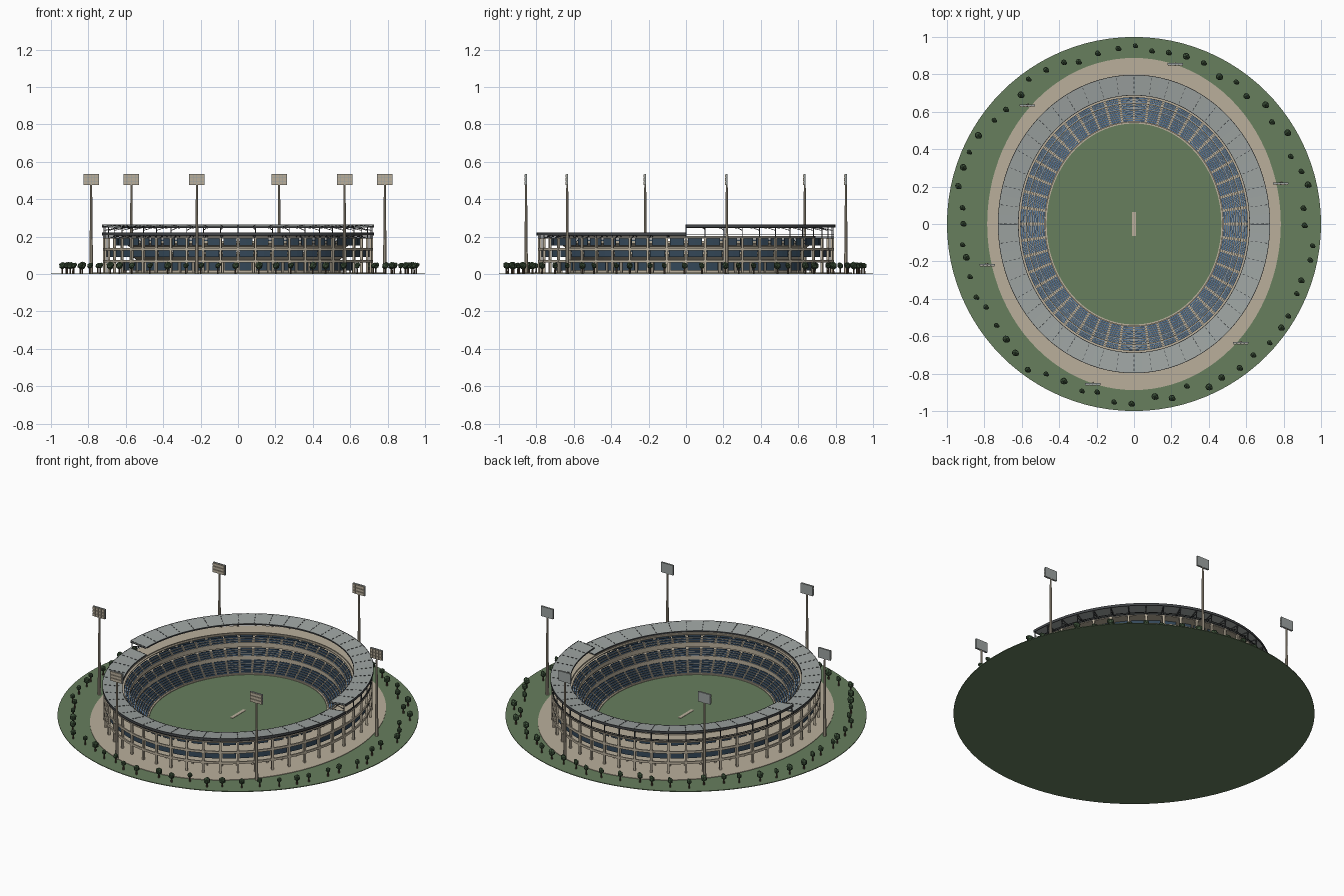
import bpy, bmesh, math, random
from mathutils import Vector, Matrix

random.seed(4)
if "Cube" in bpy.data.objects:
    bpy.data.objects.remove(bpy.data.objects["Cube"])
BAYS = 48
STEP = 2 * math.pi / BAYS


def material(name, r, g, b):
    m = bpy.data.materials.new(name)
    m.use_nodes = True
    m.diffuse_color = (r, g, b, 1)
    m.node_tree.nodes["Principled BSDF"].inputs["Base Color"].default_value = (r, g, b, 1)
    return m


grass = material("grass green", .135, .21, .11)
sand = material("sand concrete", .49, .43, .33)
glass = material("navy glass", .035, .065, .10)
blue = material("seat blue", .09, .18, .32)
grey = material("roof grey", .34, .37, .36)
steel = material("dark steel", .055, .06, .065)
leaf = material("leaf green", .05, .09, .045)
bark = material("bark brown", .09, .06, .04)


def at(a, d, z):
    """Point on an oval offset by d from the field edge."""
    return Vector(((.47 + d) * math.cos(a), (.54 + d) * math.sin(a), z))


def finish(bm, name, mat, smooth=False):
    bmesh.ops.recalc_face_normals(bm, faces=bm.faces)
    me = bpy.data.meshes.new(name)
    bm.to_mesh(me)
    bm.free()
    me.materials.append(mat)
    ob = bpy.data.objects.new(name, me)
    bpy.context.collection.objects.link(ob)
    if smooth:
        for p in me.polygons:
            p.use_smooth = True
    return ob


def sweep(bm, prof, a0=0, a1=2 * math.pi, n=96):
    """Sweep a closed (offset, height) profile along the oval."""
    full = a1 - a0 > 6.28
    rows = [[bm.verts.new(at(a0 + (a1 - a0) * i / n, d, z)) for d, z in prof]
            for i in range(n if full else n + 1)]
    k = len(prof)
    for i in range(n):
        r, s = rows[i], rows[(i + 1) % len(rows)]
        for j in range(k):
            bm.faces.new((r[j], r[(j + 1) % k], s[(j + 1) % k], s[j]))
    if not full:
        bm.faces.new(rows[0])
        bm.faces.new(rows[-1])


def rect(d0, d1, z0, z1):
    return [(d0, z0), (d1, z0), (d1, z1), (d0, z1)]


def ring(name, mat, *profs):
    bm = bmesh.new()
    for p in profs:
        sweep(bm, p)
    finish(bm, name, mat)


def box(bm, centre, size, turn=0):
    bmesh.ops.create_cube(bm, size=1, matrix=Matrix.Translation(centre)
                          @ Matrix.Rotation(turn, 4, "Z") @ Matrix.Diagonal((*size, 1)))


def beam(bm, p, q, w):
    v = q - p
    rot = v.to_track_quat("Z", "Y").to_matrix().to_4x4()
    bmesh.ops.create_cube(bm, size=1, matrix=Matrix.Translation((p + q) / 2)
                          @ rot @ Matrix.Diagonal((w, w, v.length, 1)))


def disc(name, mat, rx, ry, z0, z1):
    bm = bmesh.new()
    bmesh.ops.create_cone(bm, cap_ends=True, segments=96, radius1=1, radius2=1, depth=1,
                          matrix=Matrix.Translation((0, 0, (z0 + z1) / 2))
                          @ Matrix.Diagonal((rx, ry, z1 - z0, 1)))
    finish(bm, name, mat)


# Grounds, field and centre strip
disc("ground", grass, 1, 1, 0, .004)
disc("concourse", sand, .785, .888, .003, .007)
disc("field", grass, .47, .54, .006, .011)
ring("boundary_kerb", sand, rect(-.003, .006, .005, .016))
bm = bmesh.new()
box(bm, (0, 0, .0115), (.02, .13, .003))
finish(bm, "centre_strip", sand)

# Stepped terraces with seat rows split by aisles: offsets, heights, rows
tiers = {"lower": (.008, .078, .018, .068, 6),
         "middle": (.076, .112, .090, .126, 4),
         "upper": (.108, .138, .156, .186, 3)}
for name, (d0, d1, z0, z1, n) in tiers.items():
    w, h = (d1 - d0) / n, (z1 - z0) / n
    prof = [(d0, z0 - .012)]
    for i in range(n):
        prof += [(d0 + i * w, z0 + i * h), (d0 + (i + 1) * w, z0 + i * h)]
    prof.append((d1, z1 - h - .012))
    ring(name + "_terrace", sand, prof)
    seats, backs = bmesh.new(), bmesh.new()
    for b in range(BAYS):
        a0, a1 = (b + .09) * STEP, (b + .91) * STEP
        for i in range(n):
            d, z = d0 + i * w, z0 + i * h
            sweep(seats, rect(d + .2 * w, d + .68 * w, z, z + .003), a0, a1, 2)
            sweep(backs, rect(d + .68 * w, d + .9 * w, z, z + .0075), a0, a1, 2)
    finish(seats, name + "_seats", blue)
    finish(backs, name + "_seat_backs", glass)

# Floor slabs, parapets and back walls
ring("floor_slabs", sand, rect(.076, .25, .064, .072), rect(.110, .25, .128, .136),
     rect(.136, .25, .190, .195))
ring("tier_parapets", sand, rect(.073, .076, .072, .092), rect(.105, .108, .136, .159),
     rect(.148, .152, .195, .200))
ring("lower_back_wall", sand, rect(.078, .084, .006, .066))
ring("slab_edges", sand, rect(.244, .252, .062, .076), rect(.244, .252, .126, .140))

# Glazed panels between the columns, one band per storey
bm = bmesh.new()
for d, z0, z1 in ((.15, .02, .062), (.236, .092, .126), (.19, .152, .190)):
    for b in range(BAYS):
        sweep(bm, rect(d, d + .005, z0, z1), (b + .1) * STEP, (b + .9) * STEP, 2)
finish(bm, "facade_glazing", glass)

# Facade columns, upper posts, roof trusses
cols, posts = bmesh.new(), bmesh.new()
for b in range(BAYS):
    a = b * STEP
    top = .258 if 0 <= b <= BAYS // 2 else .214
    p = at(a, .246, 0)
    turn = math.atan2(p.y, p.x)
    box(cols, at(a, .246, .1), (.012, .012, .192), turn)
    box(cols, at(a, .150, .036), (.010, .010, .06), turn)
    beam(posts, at(a, .246, .195), at(a, .246, top), .005)
    beam(posts, at(a, .246, top - .002), at(a, .152, top - .013), .004)
    beam(posts, at(a, .246, top - .025), at(a, .175, top - .010), .003)
finish(cols, "facade_columns", sand)
finish(posts, "roof_posts_and_trusses", steel)
ring("top_rails", steel, rect(.248, .251, .200, .203), rect(.248, .251, .208, .211))

# Two half roofs at different heights, sloping down to the field
for name, a0, z in (("front", math.pi, .209), ("back", 0, .252)):
    bm = bmesh.new()
    sweep(bm, [(.150, z - .005), (.255, z + .006), (.255, z + .012), (.150, z)],
          a0, a0 + math.pi, 48)
    finish(bm, name + "_roof", grey)
    bm = bmesh.new()
    sweep(bm, rect(.255, .258, z - .002, z + .013), a0, a0 + math.pi, 48)
    sweep(bm, rect(.147, .150, z - .007, z + .001), a0, a0 + math.pi, 48)
    finish(bm, name + "_roof_fascia", steel)
    bm = bmesh.new()
    for b in range(BAYS // 2 + 1):
        a = a0 + b * STEP
        for d in (.165, .19, .215, .24):
            h = z + (d - .15) * .115
            beam(bm, at(a, d - .006, h), at(a, d + .006, h + .0014), .003)
    finish(bm, name + "_roof_clips", steel)

# Floodlight towers
poles, frames, lamps = bmesh.new(), bmesh.new(), bmesh.new()
for x, y in ((.22, .855), (-.57, .635), (.785, .218)):
    for s in (1, -1):
        px, py = s * x, s * y
        bmesh.ops.create_cone(poles, cap_ends=True, segments=8, radius1=.010, radius2=.005,
                              depth=.48, matrix=Matrix.Translation((px, py, .244)))
        box(frames, (px, py, .505), (.082, .010, .060))
        for i in range(4):
            for j in range(3):
                box(lamps, (px + (i - 1.5) * .02, py - .007, .505 + (j - 1) * .0195),
                    (.018, .005, .017))
finish(poles, "floodlight_poles", sand)
finish(frames, "floodlight_frames", grey)
finish(lamps, "floodlight_lamps", sand)

# Ring of trees
trunks, crowns = bmesh.new(), bmesh.new()
for i in range(60):
    a = (i + random.uniform(-.15, .15)) * math.tau / 60
    r = random.uniform(.905, .965)
    x, y, s = r * math.cos(a), r * math.sin(a), random.uniform(.014, .021)
    bmesh.ops.create_cone(trunks, cap_ends=True, segments=6, radius1=.005, radius2=.004,
                          depth=.034, matrix=Matrix.Translation((x, y, .020)))
    for dx, dy, dz, k in ((0, 0, 0, 1), (.008, -.005, .006, .7)):
        bmesh.ops.create_icosphere(crowns, subdivisions=1, radius=s * k,
                                   matrix=Matrix.Translation((x + dx, y + dy, .044 + dz))
                                   @ Matrix.Rotation(i, 4, "Z") @ Matrix.Diagonal((1, 1, 1.1, 1)))
finish(trunks, "tree_trunks", bark)
finish(crowns, "tree_crowns", leaf)
